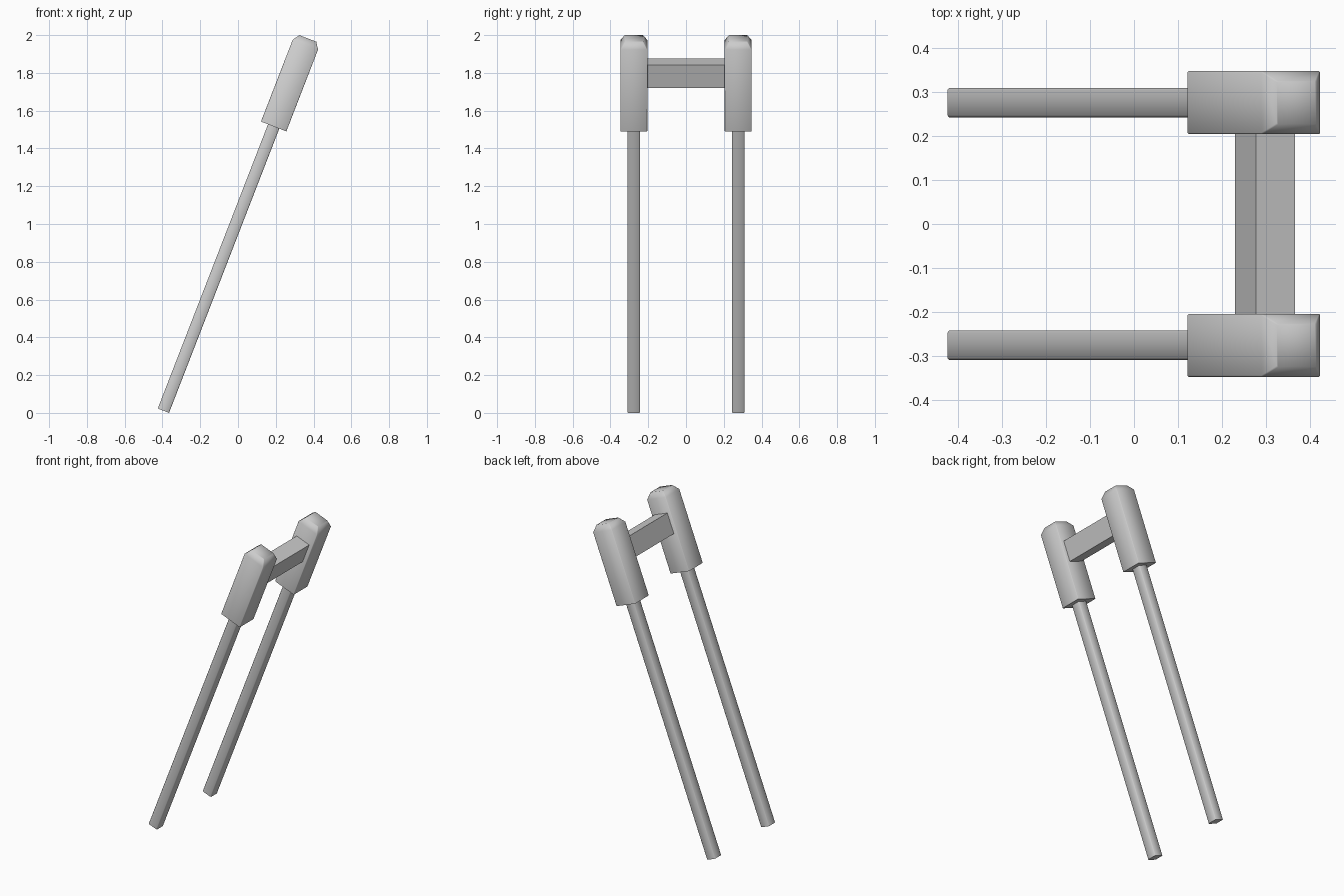
import bpy, bmesh, math
from mathutils import Matrix

if "Cube" in bpy.data.objects:
    bpy.data.objects.remove(bpy.data.objects["Cube"])

# Everything is built upright, then leaned over towards +x
TILT = Matrix.Translation((-0.395, 0, 0.0115)) @ Matrix.Rotation(math.radians(21.2), 4, 'Y')
SIDE_Y = 0.276


def ring(bm, hx, hy, z, c):
    """Rectangle with small cut corners at height z."""
    pts = []
    for sx, sy in ((1, 1), (-1, 1), (-1, -1), (1, -1)):
        a = (sx * (hx - c), sy * hy)
        b = (sx * hx, sy * (hy - c))
        pts += [b, a] if sx * sy > 0 else [a, b]
    return [bm.verts.new((x, y, z)) for x, y in pts]


def loft(name, sections, y, smooth=True):
    bm = bmesh.new()
    rings = [ring(bm, *s) for s in sections]
    for lo, hi in zip(rings, rings[1:]):
        n = len(lo)
        for i in range(n):
            j = (i + 1) % n
            bm.faces.new((lo[i], lo[j], hi[j], hi[i]))
    bm.faces.new(rings[0][::-1])
    bm.faces.new(rings[-1])
    bmesh.ops.recalc_face_normals(bm, faces=bm.faces)
    bm.transform(TILT @ Matrix.Translation((0, y, 0)))
    mesh = bpy.data.meshes.new(name)
    bm.to_mesh(mesh)
    bm.free()
    ob = bpy.data.objects.new(name, mesh)
    bpy.context.collection.objects.link(ob)
    if smooth:
        bpy.ops.object.select_all(action='DESELECT')
        ob.select_set(True)
        bpy.context.view_layer.objects.active = ob
        bpy.ops.object.shade_smooth_by_angle(angle=math.radians(50))
    return ob


for side, label in ((-1, "front"), (1, "back")):
    # Long slim rod
    loft(label + "_rod", [(0.032, 0.0335, 0, 0.005),
                          (0.032, 0.0335, 1.62, 0.005)], side * SIDE_Y)
    # Thick handle with tapered top
    loft(label + "_handle", [(0.072, 0.0715, 1.614, 0.003),
                             (0.072, 0.0715, 2.078, 0.003),
                             (0.048, 0.0495, 2.114, 0.003)], side * SIDE_Y)

# Crossbar joining the handles
bpy.ops.mesh.primitive_cube_add(size=1)
bar = bpy.context.object
bar.name = "crossbar"
bar.data.transform(TILT @ Matrix.Translation((0, 0, 1.917)) @ Matrix.Diagonal((0.096, 0.412, 0.13, 1)))
